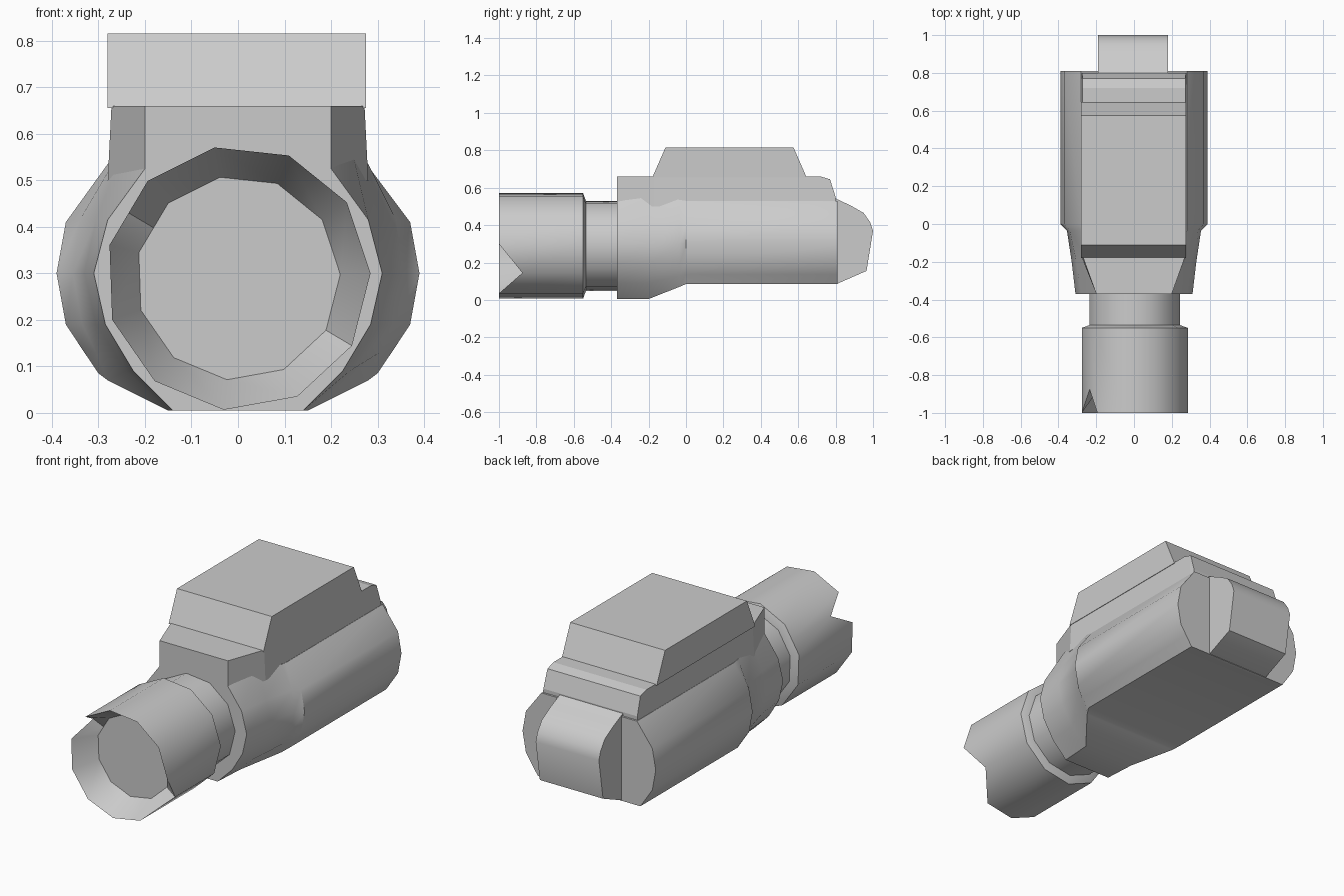
import bpy, bmesh, math

old = bpy.data.objects.get("Cube")
if old:
    bpy.data.objects.remove(old)

grey = bpy.data.materials.new("plain grey")
grey.use_nodes = True
grey.diffuse_color = (0.6, 0.6, 0.6, 1)
grey.node_tree.nodes["Principled BSDF"].inputs["Base Color"].default_value = (0.6, 0.6, 0.6, 1)


def loft(name, rings, smooth=None):
    """Skin a list of equal-length point rings and cap both ends."""
    bm = bmesh.new()
    rows = [[bm.verts.new(p) for p in ring] for ring in rings]
    n = len(rows[0])
    for a, b in zip(rows, rows[1:]):
        for i in range(n):
            j = (i + 1) % n
            bm.faces.new((a[i], a[j], b[j], b[i]))
    bm.faces.new(rows[0][::-1])
    bm.faces.new(rows[-1])
    bmesh.ops.recalc_face_normals(bm, faces=bm.faces)
    mesh = bpy.data.meshes.new(name)
    bm.to_mesh(mesh)
    bm.free()
    mesh.materials.append(grey)
    obj = bpy.data.objects.new(name, mesh)
    bpy.context.collection.objects.link(obj)
    if smooth:
        bpy.ops.object.select_all(action="DESELECT")
        obj.select_set(True)
        bpy.context.view_layer.objects.active = obj
        bpy.ops.object.shade_smooth_by_angle(angle=math.radians(smooth))
    return obj


def mirrored(y, half):
    """Full cross-section at y from its +x half, listed bottom to top."""
    return [(x, y, z) for x, z in half] + [(-x, y, z) for x, z in reversed(half)]


# Main housing: narrow rounded front swelling into a wide flat-bottomed body
wide = [(.30, .085), (.335, .137), (.37, .19), (.39, .30), (.37, .41), (.28, .53)]
loft("main_body", [
    mirrored(-.37, [(.14, .005), (.225, .09), (.285, .19), (.31, .30), (.28, .415), (.20, .525)]),
    mirrored(-.20, [(.15, .005), (.24, .09), (.305, .19), (.33, .30), (.305, .415), (.24, .585)]),
    mirrored(-.035, [(.28, .07), (.305, .13), (.335, .19), (.355, .30), (.34, .415), (.28, .535)]),
    mirrored(0, wide),
    mirrored(.81, wide)], 40)

# Raised deck with tapered nose and sloping tail
deck = [(-.37, .20, .20, .66), (-.17, .28, .272, .66), (.72, .28, .272, .66),
        (.77, .28, .272, .645), (.80, .28, .275, .55)]
loft("top_deck", [[(-b, y, .50), (b, y, .50), (t, y, z), (-t, y, z)]
                  for y, b, t, z in deck])

# Cover block on the deck
loft("top_cover", [
    [(-.28, -.18, .655), (.275, -.18, .655), (.275, .645, .655), (-.28, .645, .655)],
    [(-.28, -.11, .815), (.275, -.11, .815), (.275, .575, .815), (-.28, .575, .815)]])

# Rounded block on the rear face
tail = [(.79, .55), (.805, .54), (.88, .505), (.95, .465), (.985, .415), (1, .37), (.965, .155), (.805, .085), (.79, .085)]
loft("rear_block", [[(x, y, z) for y, z in tail] for x in (-.19, .18)], 40)

# Eleven-sided barrel parts, with one extra point midway along a side
STEP = 2 * math.pi / 11
angles = [(i, math.radians(2) + STEP * i) for i in range(11)]
angles.insert(5, (4.5, math.radians(2) + STEP * 4.5))


def ring(r, y):
    pts = []
    for i, a in angles:
        q = r * (math.cos(STEP / 2) if i == 4.5 else 1)
        pts.append((q * math.cos(a), y, .29 + q * math.sin(a)))
    return pts


# Collar with a tapered recess; two rim points are pushed back as V notches
rim = ring(.285, -1)
for k in (5, 11):
    rim[k] = (rim[k][0], -.875, rim[k][2])
loft("collar", [ring(.22, -.865), rim, ring(.285, -.55), ring(.243, -.535)], 40)
loft("neck", [ring(.243, -.54), ring(.243, -.36)], 40)
